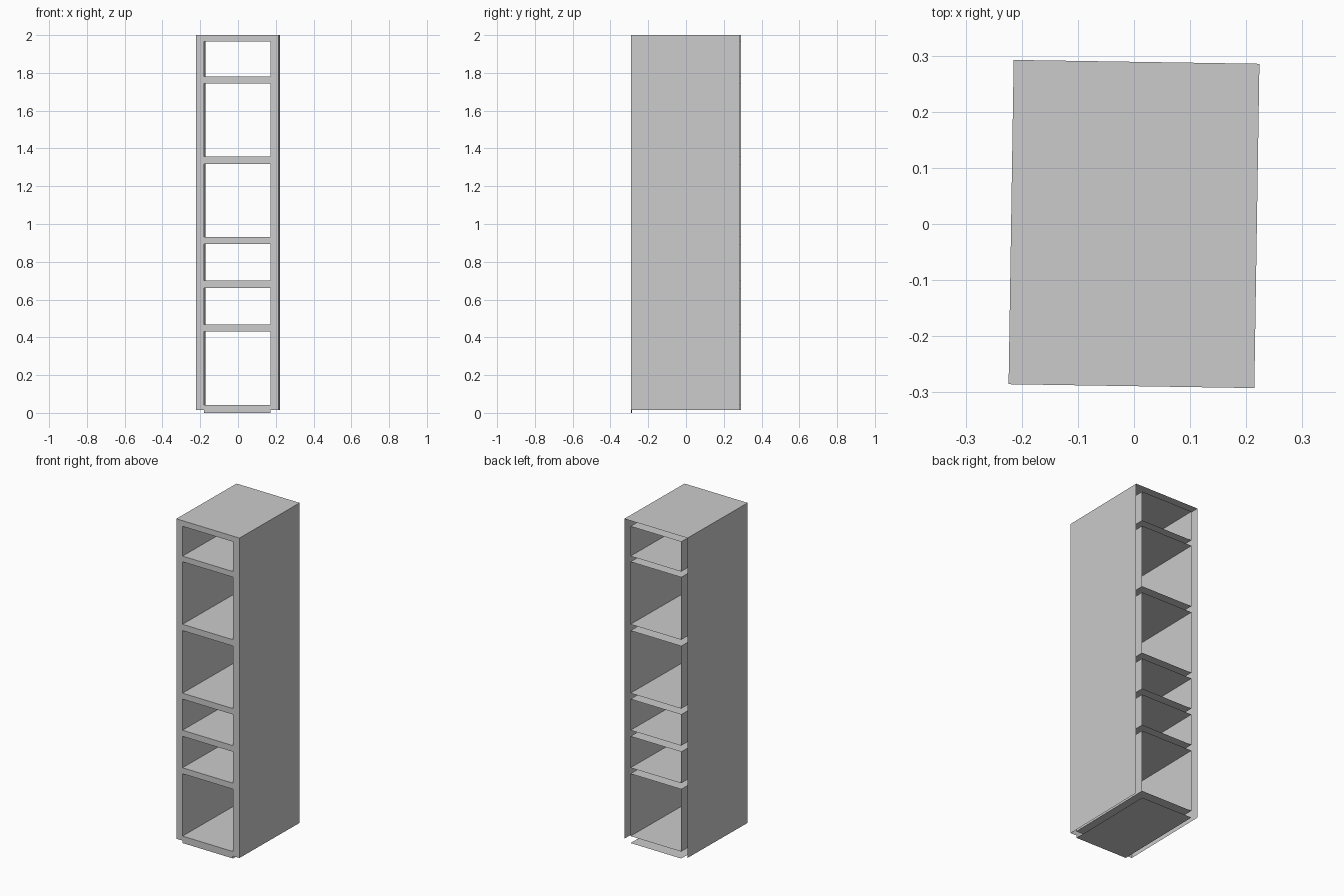
import bpy, bmesh, math
from mathutils import Matrix

if "Cube" in bpy.data.objects:
    bpy.data.objects.remove(bpy.data.objects["Cube"])

W, D, IN = 0.219, 0.289, 0.176      # half width, half depth, half opening width
SIDE_Z, TOP = 0.015, 2.0
TURN = Matrix.Rotation(math.radians(-0.9), 4, 'Z')   # cabinet sits slightly turned
# open compartments: (floor, ceiling)
CELLS = [(0.043, 0.43), (0.467, 0.662), (0.70, 0.893),
         (0.93, 1.318), (1.357, 1.745), (1.78, 1.965)]


def make(name, quads):
    bm = bmesh.new()
    for q in quads:
        bm.faces.new([bm.verts.new(p) for p in q])
    bmesh.ops.remove_doubles(bm, verts=bm.verts, dist=1e-5)
    bm.transform(TURN)
    me = bpy.data.meshes.new(name)
    bm.to_mesh(me)
    bm.free()
    ob = bpy.data.objects.new(name, me)
    bpy.context.collection.objects.link(ob)
    return ob


def sweep(points):
    """Thin sheets running front to back along an x-z profile."""
    return [[(a[0], -D, a[1]), (b[0], -D, b[1]), (b[0], D, b[1]), (a[0], D, a[1])]
            for a, b in zip(points, points[1:])]


def front(x0, x1, z0, z1):
    return [(x0, -D, z0), (x1, -D, z0), (x1, -D, z1), (x0, -D, z1)]


# outer sides and top, open at the back and underneath
make("outer_shell", sweep([(-W, SIDE_Z), (-W, TOP), (W, TOP), (W, SIDE_Z)]))

# bottom sheet
make("bottom_panel", sweep([(IN, 0), (-IN, 0)]))

# front frame: two stiles, then a rail between each pair of openings
make("front_stiles", [front(-W, -IN, SIDE_Z, TOP), front(IN, W, SIDE_Z, TOP)])
lows = [0] + [c[1] for c in CELLS]
highs = [c[0] for c in CELLS] + [TOP]
make("front_rails", [front(-IN, IN, a, b) for a, b in zip(lows, highs)])

# compartment linings: floor, walls and ceiling, open front and back
for i, (lo, hi) in enumerate(CELLS, 1):
    make(f"compartment_{i}",
         sweep([(-IN, lo), (IN, lo), (IN, hi), (-IN, hi), (-IN, lo)]))
